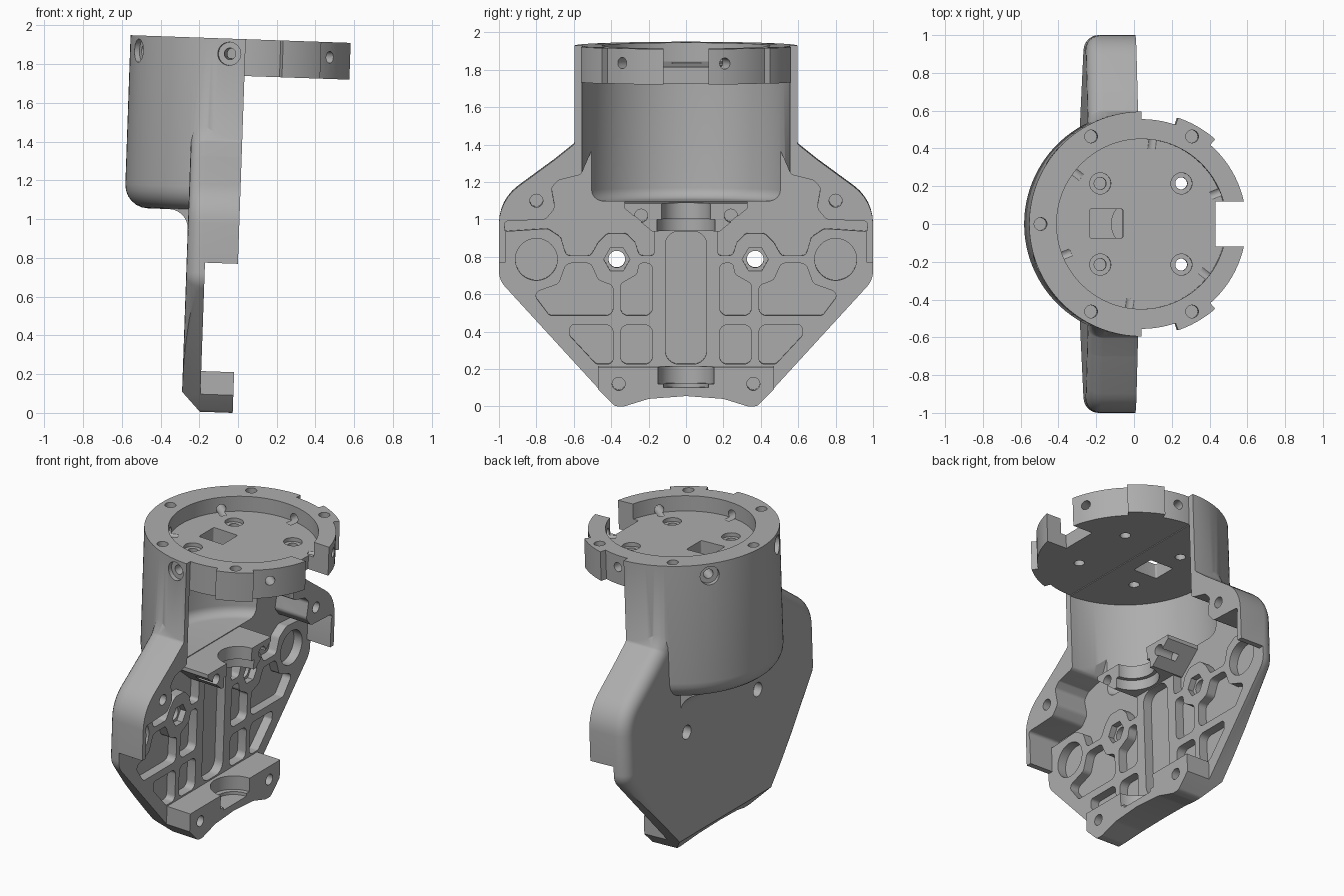
import bpy
import bmesh
from math import sin, cos, tan, radians, pi, hypot
from mathutils import Matrix, Vector

default_cube = bpy.data.objects.get("Cube")
if default_cube:
    bpy.data.objects.remove(default_cube, do_unlink=True)

grey = bpy.data.materials.new("plain_grey")
grey.use_nodes = True
grey_colour = (0.42, 0.42, 0.42, 1)
grey.diffuse_color = grey_colour
grey.node_tree.nodes["Principled BSDF"].inputs["Base Color"].default_value = grey_colour

AXIS_X = -0.03      # axis of the round housing, also the open front plane
RIB_X = -0.2        # front of the ribs
FLOOR_X = -0.26     # floor of the pockets
BACK_X = -0.295     # back of the plate
RIM_Z = 1.93
RING_Z = 1.74


def circle(u, v, radius, count=64, start=0.0):
    return [(u + radius * cos(start + 2 * pi * i / count),
             v + radius * sin(start + 2 * pi * i / count)) for i in range(count)]


def rounded(points, steps=6):
    """Round the corners of a polygon given as (u, v, radius)."""
    result = []
    for i, (u, v, radius) in enumerate(points):
        corner = Vector((u, v))
        before = (Vector(points[i - 1][:2]) - corner).normalized()
        after = (Vector(points[(i + 1) % len(points)][:2]) - corner).normalized()
        angle = before.angle(after)
        if radius == 0 or angle > pi - 0.02:
            result.append((u, v))
            continue
        reach = radius / tan(angle / 2)
        centre = corner + (before + after).normalized() * radius / sin(angle / 2)
        first = corner + before * reach - centre
        turn = first.angle_signed(corner + after * reach - centre)
        for k in range(steps + 1):
            a = -turn * k / steps
            result.append((centre.x + first.x * cos(a) - first.y * sin(a),
                           centre.y + first.x * sin(a) + first.y * cos(a)))
    return result


def mirrored(half):
    return half + [(-u, v, r) for u, v, r in reversed(half) if u > 0]


def prism(name, points, low, high, axis="X", bevel=0, bevel_rule=None):
    """Extrude a flat outline along an axis, with an optional edge bevel."""
    place = {"X": lambda u, v, w: (w, u, v),
             "Y": lambda u, v, w: (u, w, v),
             "Z": lambda u, v, w: (u, v, w)}[axis]
    bm = bmesh.new()
    ends = [[bm.verts.new(place(u, v, w)) for u, v in points] for w in (low, high)]
    bm.faces.new(ends[0])
    bm.faces.new(ends[1])
    for i in range(len(points)):
        bm.faces.new((ends[0][i - 1], ends[0][i], ends[1][i], ends[1][i - 1]))
    bmesh.ops.recalc_face_normals(bm, faces=bm.faces)
    if bevel:
        edges = [e for e in bm.edges if all(bevel_rule(v.co) for v in e.verts)]
        bmesh.ops.bevel(bm, geom=edges, offset=bevel, segments=6, profile=0.5,
                        affect="EDGES", clamp_overlap=False)
    mesh = bpy.data.meshes.new(name)
    bm.to_mesh(mesh)
    bm.free()
    mesh.materials.append(grey)
    obj = bpy.data.objects.new(name, mesh)
    bpy.context.collection.objects.link(obj)
    return obj


def combine(target, tool, operation="DIFFERENCE"):
    mod = target.modifiers.new("combine", "BOOLEAN")
    mod.operation = operation
    mod.solver = "EXACT"
    mod.object = tool
    bpy.context.view_layer.objects.active = target
    bpy.ops.object.modifier_apply(modifier=mod.name)
    bpy.data.objects.remove(tool, do_unlink=True)


def cut(points, low, high, axis="X", **options):
    combine(body, prism("cutter", points, low, high, axis, **options))


# Back plate with softly rounded upper back edge
outline = mirrored([(0, 0.055, 0), (0.2, 0.04, 0.1), (0.33, 0, 0.05), (0.38, 0, 0.04),
                    (0.46, 0.08, 0), (1, 0.67, 0.12), (1, 1.1, 0.25), (0.7, 1.32, 0.1),
                    (0.6, 1.4, 0.03), (0.55, 1.5, 0)])
body = prism("bracket_body", rounded(outline), BACK_X, 0.0, bevel=0.08,
             bevel_rule=lambda c: c.x < BACK_X + 0.001 and c.z > 0.55)

# Round housing and the fillet under it
housing = prism("housing", circle(AXIS_X, 0, 0.595, 128), 1.04, RIM_Z, "Z", bevel=0.12,
                bevel_rule=lambda c: c.z < 1.05)
combine(body, housing, "UNION")
sweep = [(-0.395 + 0.1 * cos(a), 0.94 + 0.1 * sin(a))
         for a in (radians(9 * k) for k in range(10, -1, -1))]
fillet = prism("fillet", [(-0.28, 1.1), (-0.395, 1.1)] + sweep + [(-0.28, 0.94)], -0.6, 0.6, "Y")
combine(fillet, prism("limit", circle(AXIS_X, 0, 0.5, 96), 0.8, 1.08, "Z"), "INTERSECT")
combine(body, fillet, "UNION")

# Open front and the hollow of the housing
cut([(AXIS_X, -1.2), (1, -1.2), (1, 1.2), (AXIS_X, 1.2)], -0.2, RING_Z, "Z")
cut(circle(AXIS_X, 0, 0.555, 128), 1.09, RING_Z - 0.005, "Z", bevel=0.06,
    bevel_rule=lambda c: c.z < 1.1)

# Recessed front of the plate, leaving the side wings and the foot block
wing_edge = [(0.975, 0.99, 0.02), (0.75, 1, 0.04), (0.7, 1.06, 0.04), (0.72, 1.17, 0.03),
             (0.68, 1.21, 0.02), (0.56, 1.24, 0.04), (0.5, 1.37, 0)]
recess = [(0, 0.21, 0), (0.47, 0.21, 0), (0.47, -0.1, 0), (1.2, -0.1, 0),
          (1.2, 0.77, 0), (0.965, 0.77, 0), (0.965, 0.93, 0)]
cut(rounded(mirrored(recess + wing_edge)), RIB_X, 0.2)
upper = [(0, 1, 0), (0.17, 1, 0), (0.17, 0.8, 0.02), (0.25, 0.8, 0.03), (0.27, 0.87, 0.04),
         (0.32, 0.92, 0.04), (0.42, 0.92, 0.04), (0.47, 0.87, 0.04), (0.51, 0.8, 0.03),
         (0.64, 0.8, 0.03), (0.67, 0.9, 0.04), (0.74, 0.945, 0.04), (0.965, 0.93, 0.01)]
cut(rounded(mirrored(upper + wing_edge)), FLOOR_X, 0.2)

# Rounded pockets between the ribs
inner_top = [(0.18, 0.48, 0.04), (0.35, 0.48, 0.04), (0.35, 0.65, 0.03), (0.26, 0.7, 0.04),
             (0.25, 0.76, 0.02), (0.18, 0.76, 0.03)]
outer_top = [(0.39, 0.48, 0.04), (0.73, 0.48, 0.03), (0.82, 0.6, 0.03), (0.68, 0.65, 0.04),
             (0.64, 0.76, 0.04), (0.51, 0.76, 0.03), (0.47, 0.67, 0.04), (0.39, 0.64, 0.03)]
inner_low = [(0.18, 0.22, 0.04), (0.35, 0.22, 0.04), (0.35, 0.43, 0.04), (0.18, 0.43, 0.04)]
outer_low = [(0.39, 0.22, 0.03), (0.48, 0.22, 0.03), (0.62, 0.37, 0.02), (0.62, 0.43, 0.02),
             (0.39, 0.43, 0.04)]
for side in (1, -1):
    for pocket in (inner_top, outer_top, inner_low, outer_low):
        cut(rounded([(side * y, z, r) for y, z, r in pocket]), FLOOR_X, 0)
cut(rounded(mirrored([(0.11, 0.22, 0.07), (0.11, 0.93, 0.07)])), FLOOR_X, 0)

# Upper shaft cradle, then the half bores of both cradles
cradle = mirrored([(0, 0.935, 0), (0.18, 0.935, 0), (0.33, 1.06, 0), (0.33, 1.085, 0)])
combine(body, prism("cradle", rounded(cradle), -0.28, AXIS_X, "X"), "UNION")
for radius, low, high in ((0.13, 0.9, 1.12), (0.155, 0.92, 1.0), (0.15, 0.12, 0.23), (0.12, 0.1, 0.2)):
    cut(circle(AXIS_X, 0, radius), low, high, "Z")

# Bores, nut seats and screw holes on both sides
for side in (1, -1):
    cut(circle(side * 0.8, 0.78, 0.112), FLOOR_X, 0)
    cut(circle(side * 0.37, 0.78, 0.07, 6), -0.24, 0)
    cut(circle(side * 0.37, 0.78, 0.045, 24), -0.4, 0)
    for y, z in ((0.8, 1.1), (0.36, 0.12), (0.24, 1.02)):
        cut(circle(side * y, z, 0.035, 24), -0.16, 0)

# Sloped lower back edge
cut([(-0.3425, 0.15), (-0.5, 0.15), (-0.5, -0.05), (-0.1525, -0.05)], -1, 1, "Y")

# Top ring: sunken floor, gap, thinner outer arcs
cut(circle(AXIS_X, 0, 0.45, 128), 1.83, 2.1, "Z")
cut([(0.365, -0.12), (0.8, -0.12), (0.8, 0.12), (0.365, 0.12)], 1.6, 2.1, "Z")
for first, last in ((5, 49), (71, 90)):
    for side in (1, -1):
        angles = [radians(first + (last - first) * k / 12) for k in range(13)]
        arc = [(AXIS_X + 0.555 * cos(a), side * 0.555 * sin(a)) for a in angles]
        arc += [(AXIS_X + 0.7 * cos(a), side * 0.7 * sin(a)) for a in reversed(angles)]
        cut(arc, RING_Z - 0.0005, 2.1, "Z")

# Floor window, countersunk floor holes and rim holes
cut(rounded([(-0.3, -0.075, 0.01), (-0.125, -0.075, 0.01),
             (-0.125, 0.08, 0.01), (-0.3, 0.08, 0.01)]), 1.6, 2.0, "Z")
for x in (-0.245, 0.185):
    for y in (-0.215, 0.215):
        cut(circle(x, y, 0.032, 24), 1.6, 2.0, "Z")
        cut(circle(x, y, 0.056, 32), 1.805, 2.0, "Z")
for angle in range(60, 301, 60):
    a = radians(angle)
    cut(circle(AXIS_X + 0.535 * cos(a), 0.535 * sin(a), 0.034, 24), 1.83, 2.1, "Z")

# Radial screws holes around the rim
for angle in range(22, 360, 60):
    turn = Matrix.Translation((AXIS_X, 0, 0)) @ Matrix.Rotation(radians(angle), 4, "Z")
    holes = [(0.03, 0.4)]
    if 70 < angle < 290:
        holes.append((0.06, 0.565))
    for radius, start in holes:
        hole = prism("hole", circle(0, 1.852, radius, 24), start, 0.7)
        hole.data.transform(turn)
        combine(body, hole)

# Lean the whole part slightly, then stand it on the ground
body.data.transform(Matrix.Rotation(radians(2), 4, "Y"))
xs = [v.co.x for v in body.data.vertices]
lowest = min(v.co.z for v in body.data.vertices)
body.data.transform(Matrix.Translation((-(min(xs) + max(xs)) / 2, 0, -lowest)))
bpy.ops.object.select_all(action="DESELECT")
body.select_set(True)
bpy.context.view_layer.objects.active = body
bpy.ops.object.shade_smooth_by_angle(angle=radians(30))
